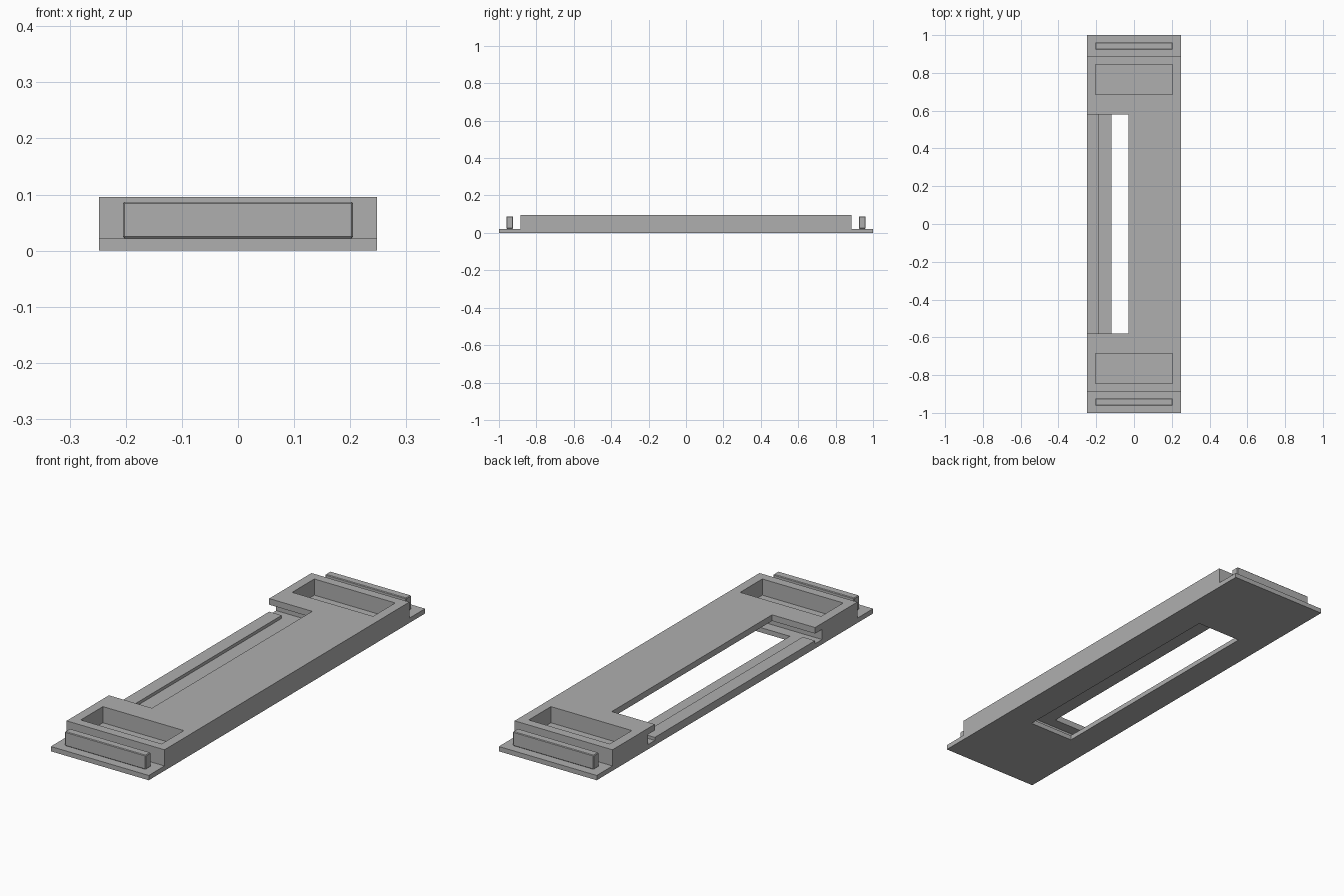
import bpy
import bmesh

cube = bpy.data.objects.get("Cube")
if cube:
    bpy.data.objects.remove(cube, do_unlink=True)

HALF_W, PLATE_Z, TOP_Z, BLOCK_Y = 0.248, 0.022, 0.096, 0.886
SLOT_Y, CAVITY_Y, CEILING_Z = 0.58, 0.63, 0.068

grey = bpy.data.materials.new("plain_grey")
grey.use_nodes = True
colour = (0.43, 0.43, 0.43, 1)
grey.diffuse_color = colour
grey.node_tree.nodes["Principled BSDF"].inputs["Base Color"].default_value = colour


def add_object(name, bm):
    bmesh.ops.recalc_face_normals(bm, faces=bm.faces)
    mesh = bpy.data.meshes.new(name)
    bm.to_mesh(mesh)
    bm.free()
    mesh.materials.append(grey)
    obj = bpy.data.objects.new(name, mesh)
    bpy.context.collection.objects.link(obj)
    return obj


def box(name, x, y, z):
    """Box from (low, high) ranges on each axis."""
    bm = bmesh.new()
    bmesh.ops.create_cube(bm, size=1)
    for v in bm.verts:
        for axis, (low, high) in enumerate((x, y, z)):
            v.co[axis] = high if v.co[axis] > 0 else low
    return add_object(name, bm)


def cut(target, x, y, z):
    cutter = box("cutter", x, y, z)
    cutter.hide_render = True
    mod = target.modifiers.new("cut", "BOOLEAN")
    mod.operation = "DIFFERENCE"
    mod.solver = "EXACT"
    mod.object = cutter
    bpy.context.view_layer.objects.active = target
    bpy.ops.object.modifier_apply(modifier=mod.name)
    bpy.data.objects.remove(cutter, do_unlink=True)


# Stepped side profile swept across the width: thin plate with a raised block
half = [(1, 0), (1, PLATE_Z), (BLOCK_Y, PLATE_Z), (BLOCK_Y, TOP_Z)]
profile = half + [(-y, z) for y, z in reversed(half)]
bm = bmesh.new()
face = bm.faces.new([bm.verts.new((-HALF_W, y, z)) for y, z in profile])
sweep = bmesh.ops.extrude_face_region(bm, geom=[face])
moved = [v for v in sweep["geom"] if isinstance(v, bmesh.types.BMVert)]
bmesh.ops.translate(bm, verts=moved, vec=(2 * HALF_W, 0, 0))
body = add_object("body", bm)

# Side cavity, notch in its roof and window in its floor
cut(body, (-0.3, 0.108), (-CAVITY_Y, CAVITY_Y), (PLATE_Z, CEILING_Z))
cut(body, (-0.3, -0.03), (-SLOT_Y, SLOT_Y), (0.05, 0.2))
cut(body, (-0.12, 0.108), (-SLOT_Y, SLOT_Y), (-0.1, 0.05))

# Raised lip along the open edge of the cavity
box("edge_lip", (-HALF_W, -0.185), (-SLOT_Y, SLOT_Y), (PLATE_Z, 0.036))

# Pocket and upright rail at each end
for side, label in ((-1, "front"), (1, "back")):
    cut(body, (-0.205, 0.205), sorted((side * 0.685, side * 0.845)), (PLATE_Z, 0.2))
    rail = box(label + "_rail", (-0.205, 0.205),
               sorted((side * 0.924, side * 0.961)), (PLATE_Z, 0.087))
    bevel = rail.modifiers.new("soft_edges", "BEVEL")
    bevel.width = 0.003
    bevel.segments = 1
